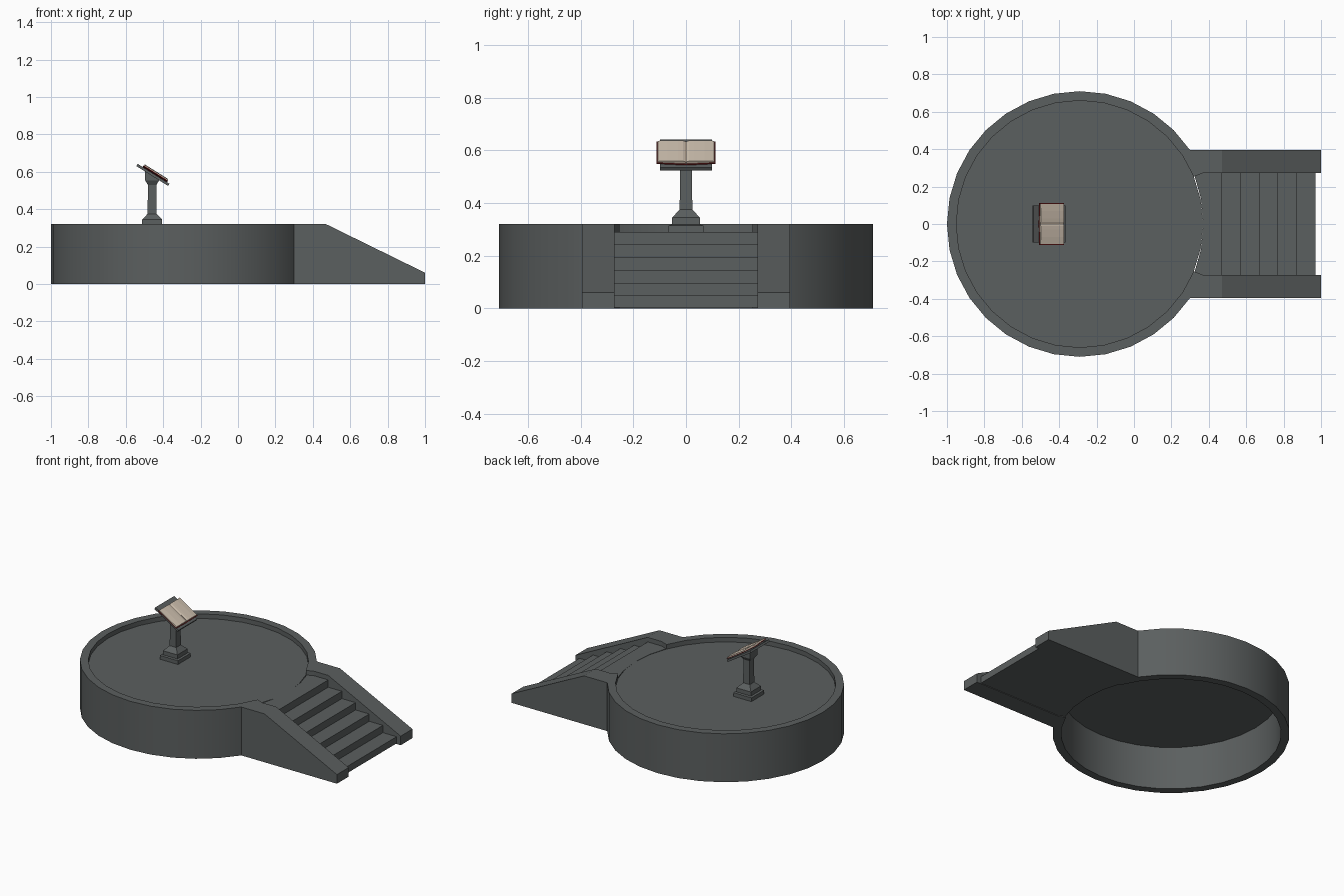
import bpy, bmesh, math
from mathutils import Matrix

if "Cube" in bpy.data.objects:
    bpy.data.objects.remove(bpy.data.objects["Cube"])


def mat(name, col):
    m = bpy.data.materials.new(name)
    m.diffuse_color = (*col, 1)
    m.use_nodes = True
    m.node_tree.nodes["Principled BSDF"].inputs["Base Color"].default_value = m.diffuse_color
    return m


STONE = mat("dark stone", (0.105, 0.115, 0.115))
RED = mat("red leather", (0.2, 0.015, 0.015))
PAPER = mat("cream paper", (0.62, 0.53, 0.43))
CREASE = mat("page shadow tan", (0.36, 0.29, 0.22))

CX, R_OUT, R_IN, N = -0.29, 0.71, 0.66, 32
FLOOR, TOP = 0.29, 0.32


def finish(bm, name, material, matrix=None, smooth=False):
    bmesh.ops.remove_doubles(bm, verts=bm.verts, dist=1e-5)
    bmesh.ops.recalc_face_normals(bm, faces=bm.faces)
    me = bpy.data.meshes.new(name)
    bm.to_mesh(me)
    bm.free()
    ob = bpy.data.objects.new(name, me)
    bpy.context.collection.objects.link(ob)
    me.materials.append(material)
    if matrix:
        ob.matrix_world = matrix
    if smooth:
        bpy.ops.object.select_all(action='DESELECT')
        ob.select_set(True)
        bpy.context.view_layer.objects.active = ob
        bpy.ops.object.shade_smooth_by_angle(angle=math.radians(30))
    return ob


def loft(bm, rings):
    """Join equal-length rings of points with quads, capping the ends."""
    vs = [[bm.verts.new(p) for p in r] for r in rings]
    n = len(vs[0])
    for a, b in zip(vs, vs[1:]):
        for i in range(n):
            j = (i + 1) % n
            bm.faces.new((a[i], a[j], b[j], b[i]))
    bm.faces.new(vs[0])
    bm.faces.new(vs[-1])


def polar(r, i, z):
    a = 2 * math.pi * i / N
    return (CX + r * math.cos(a), r * math.sin(a), z)


# Round hollow wall with a raised rim, open towards the stairs
bm = bmesh.new()
loft(bm, [[polar(R_IN, i, 0), polar(R_OUT, i, 0), polar(R_OUT, i, TOP), polar(R_IN, i, TOP)]
          for i in range(2, N - 1)])
finish(bm, "platform_wall", STONE, smooth=True)

# Platform floor, a thin slab
bm = bmesh.new()
loft(bm, [[polar(R_IN, i, z) for i in range(N)] for z in (FLOOR - 0.004, FLOOR)])
finish(bm, "platform_floor", STONE)

# Stairs: stepped profile extruded across y, its inner end following the round wall
y_in, y_out = polar(R_OUT, 2, 0)[1], polar(R_OUT, 3, 0)[1]
x_in, x_out = polar(R_OUT, 2, 0)[0], polar(R_OUT, 3, 0)[0]
prof = [(0.47, FLOOR)]
for k in range(5):
    z = FLOOR * (5 - k) / 6
    prof += [(0.47 + 0.1 * k, z), (0.57 + 0.1 * k, z)]
prof.append((0.97, 0.004))
bm = bmesh.new()
rings = []
for i in range(-2, 3):
    x0, y, _ = polar(R_IN, i, 0)
    y *= y_in / polar(R_IN, 2, 0)[1]
    rings.append([(x0, y, 0.004), (x0, y, FLOOR)] + [(x, y, z) for x, z in prof])
loft(bm, rings)
finish(bm, "stairs", STONE)

# Sloping side walls, starting flush with the round wall
for side, label in ((1, "back"), (-1, "front")):
    bm = bmesh.new()
    loft(bm, [[(x0, side * y, 0), (x0, side * y, TOP), (0.47, side * y, TOP),
               (1, side * y, 0.06), (1, side * y, 0)]
              for x0, y in ((x_in, y_in), (x_out, y_out))])
    finish(bm, label + "_stair_wall", STONE)

# Lectern pedestal: stacked square sections
PX = -0.459
bm = bmesh.new()
sections = [(0.066, FLOOR - 0.004), (0.066, 0.315), (0.053, 0.318), (0.053, 0.345),
            (0.024, 0.375), (0.023, 0.53), (0.037, 0.553), (0.037, 0.565)]
loft(bm, [[(PX + sx * h, sy * h, z) for sx, sy in ((-1, -1), (1, -1), (1, 1), (-1, 1))]
          for h, z in sections])
# tilt the top so it meets the desk board
for v in bm.verts:
    if v.co.z > 0.56:
        v.co.z = 0.583 - (v.co.x - PX) * math.tan(math.radians(32))
finish(bm, "lectern_pedestal", STONE)

# Tilted frame for desk and book: local x runs downhill, z is the desk normal
TILT = Matrix.Translation((-0.455, 0, 0.583)) @ Matrix.Rotation(math.radians(32), 4, 'Y')


def slab(name, material, x0, x1, pts):
    """Extrude a y-z outline along the slope."""
    bm = bmesh.new()
    loft(bm, [[(x, y, z) for y, z in pts] for x in (x0, x1)])
    return finish(bm, name, material, TILT)


# Desk board
slab("desk_board", STONE, -0.1, 0.1,
     [(-0.098, -0.007), (0.098, -0.007), (0.098, 0.007), (-0.098, 0.007)])

# Open book: cover, two page blocks, crease strip
slab("book_cover", RED, -0.069, 0.085,
     [(-0.112, 0.013), (0, 0.007), (0.112, 0.013), (0.112, 0.017), (0, 0.011), (-0.112, 0.017)])
for s, label in ((1, "back"), (-1, "front")):
    slab(label + "_pages", PAPER, -0.066, 0.081,
         [(s * y, z) for y, z in ((0.003, 0.011), (0.108, 0.0165), (0.107, 0.022),
                                  (0.07, 0.0245), (0.03, 0.0245), (0.012, 0.0235), (0.003, 0.02))])
slab("page_crease", CREASE, -0.066, 0.081,
     [(-0.003, 0.011), (0.003, 0.011), (0.003, 0.0195), (-0.003, 0.0195)])
